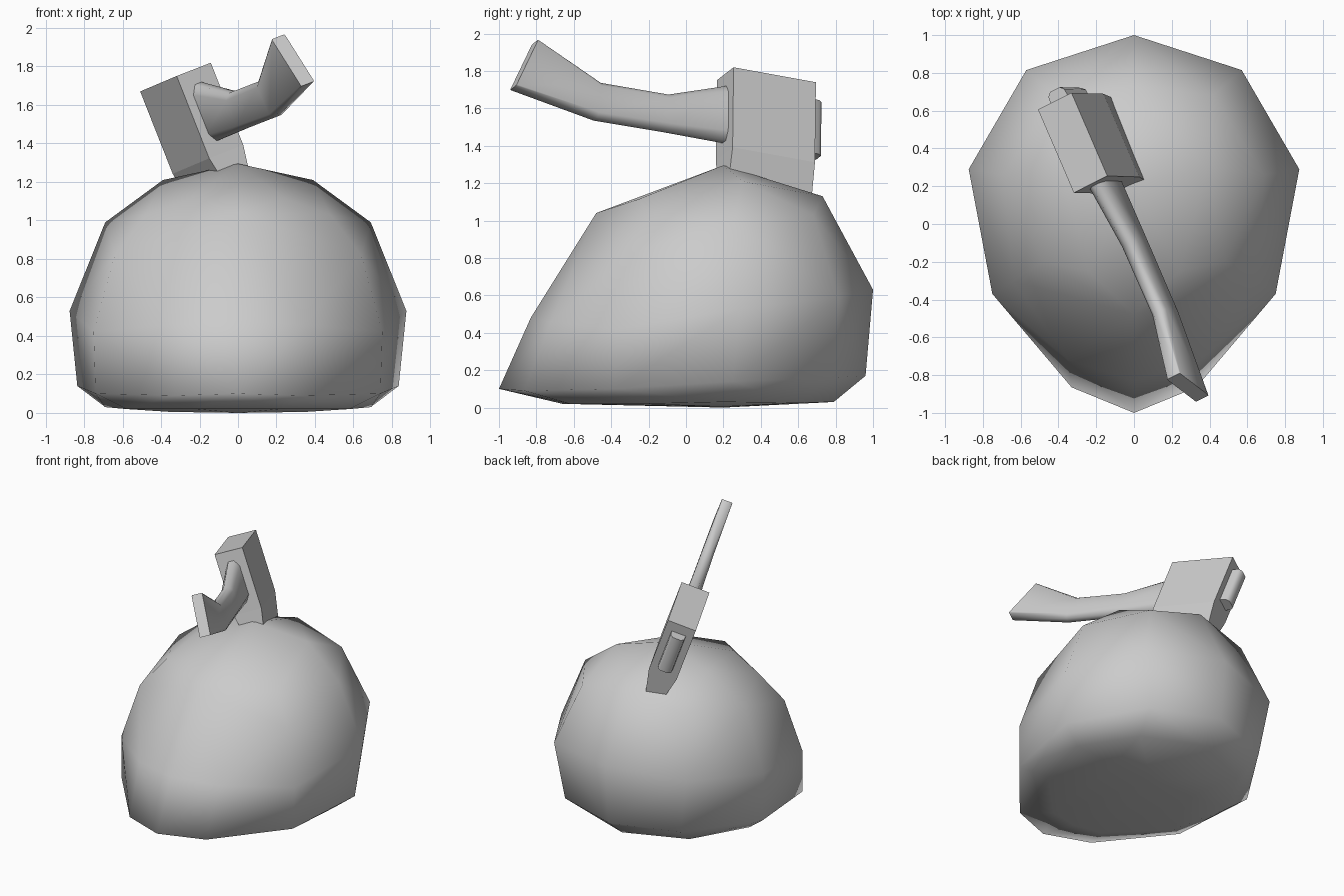
import bpy, bmesh
from mathutils import Vector

cube = bpy.data.objects.get("Cube")
if cube:
    bpy.data.objects.remove(cube, do_unlink=True)

# One plain grey for everything
GREY = (0.6, 0.6, 0.6, 1.0)
grey = bpy.data.materials.new("plain grey")
grey.use_nodes = True
grey.diffuse_color = GREY
grey.node_tree.nodes["Principled BSDF"].inputs["Base Color"].default_value = GREY


def finish(bm, name, smooth_angle=None):
    """Turn a bmesh into a named, coloured object."""
    bmesh.ops.recalc_face_normals(bm, faces=bm.faces[:])
    mesh = bpy.data.meshes.new(name)
    bm.to_mesh(mesh)
    bm.free()
    mesh.materials.append(grey)
    ob = bpy.data.objects.new(name, mesh)
    bpy.context.collection.objects.link(ob)
    if smooth_angle:
        bpy.ops.object.select_all(action='DESELECT')
        ob.select_set(True)
        bpy.context.view_layer.objects.active = ob
        bpy.ops.object.shade_smooth_by_angle(angle=smooth_angle)


def loft(rings, name, smooth_angle=None):
    """Skin a list of equal point rings and cap both ends."""
    bm = bmesh.new()
    loops = [[bm.verts.new(p) for p in ring] for ring in rings]
    n = len(loops[0])
    for a, b in zip(loops, loops[1:]):
        for i in range(n):
            j = (i + 1) % n
            bm.faces.new((a[i], a[j], b[j], b[i]))
    bm.faces.new(loops[0])
    bm.faces.new(loops[-1])
    finish(bm, name, smooth_angle)


# Boulder: convex hull of one half's corner points, mirrored in x
crown = [(0, .2, 1.295), (0, .73, 1.13), (.39, .3, 1.21), (.24, -.25, 1.115),
         (0, -.48, 1.04), (.48, -.2, 1.03), (.69, .26, .99), (.42, .68, 1.03),
         (.64, -.3, .82)]
waist = [(0, 1, .63), (.57, .815, .59), (.875, .29, .53), (.75, -.37, .42),
         (.35, -.72, .46), (0, -.83, .48)]
rim = [(0, .96, .17), (.5, .78, .16), (.835, .25, .14), (.74, -.38, .1),
       (.33, -.865, .09), (0, -1, .1)]
base = [(0, .79, .03), (.45, .6, .025), (.69, .2, .03), (.58, -.25, .02),
        (.22, -.62, .02), (0, -.66, .02), (.35, .2, .005), (0, .2, 0)]
bm = bmesh.new()
for x, y, z in crown + waist + rim + base:
    for s in ((1, -1) if x else (1,)):
        bm.verts.new((s * x, y, z))
bmesh.ops.convex_hull(bm, input=bm.verts[:])
bmesh.ops.delete(bm, geom=[v for v in bm.verts if not v.link_faces], context='VERTS')
finish(bm, "boulder", 3.1)

# Tilted axe frame: forward along the handle, up, and across
ORIGIN = Vector((-.23, .21, 1.785))
F = Vector((.39, -.905, .165)).normalized()
W = Vector((.86, .38, .335))
W = (W - F * W.dot(F)).normalized()
U = W.cross(F) * -1


def axe(f, u, w):
    return ORIGIN + F * f + U * u + W * w


def plate(f0, f1, u, half):
    """Rectangular ring lying across the up axis."""
    return [axe(f0, u, -half), axe(f1, u, -half), axe(f1, u, half), axe(f0, u, half)]


# Axe head: straight block, then a blade taper sunk in the boulder
loft([plate(-.486, 0, 0, .105), plate(-.486, 0, -.46, .105),
      plate(-.486, .01, -.80, .04)], "axe_head")

# Raised poll on the back of the head, with rounded long sides
poll = []
for f, half in ((-.47, .055), (-.535, .05), (-.555, .03)):
    poll.append([axe(f, u, w) for u, w in ((-.075, -half), (-.075, half),
                                           (-.385, half), (-.385, -half))])
loft(poll, "axe_poll", 1.1)

# Handle: chamfered sections (forward and up at top, then at bottom, half width, corner cut)
sections = [(-.05, -.06, -.05, -.39, .052, .3), (.34, -.185, .34, -.39, .047, .3),
            (.74, -.19, .76, -.395, .043, .25), (1.12, -.015, 1.246, -.30, .04, .04)]
rings = []
for ft, ut, fb, ub, half, cut in sections:
    ring = []
    for w, t in ((-1 + 2 * cut, 0), (1 - 2 * cut, 0), (1, cut / 2), (1, 1 - cut / 2),
                 (1 - 2 * cut, 1), (-1 + 2 * cut, 1), (-1, 1 - cut / 2), (-1, cut / 2)):
        ring.append(axe(ft + (fb - ft) * t, ut + (ub - ut) * t, half * w - .005))
    rings.append(ring)
loft(rings, "axe_handle", 1.1)
